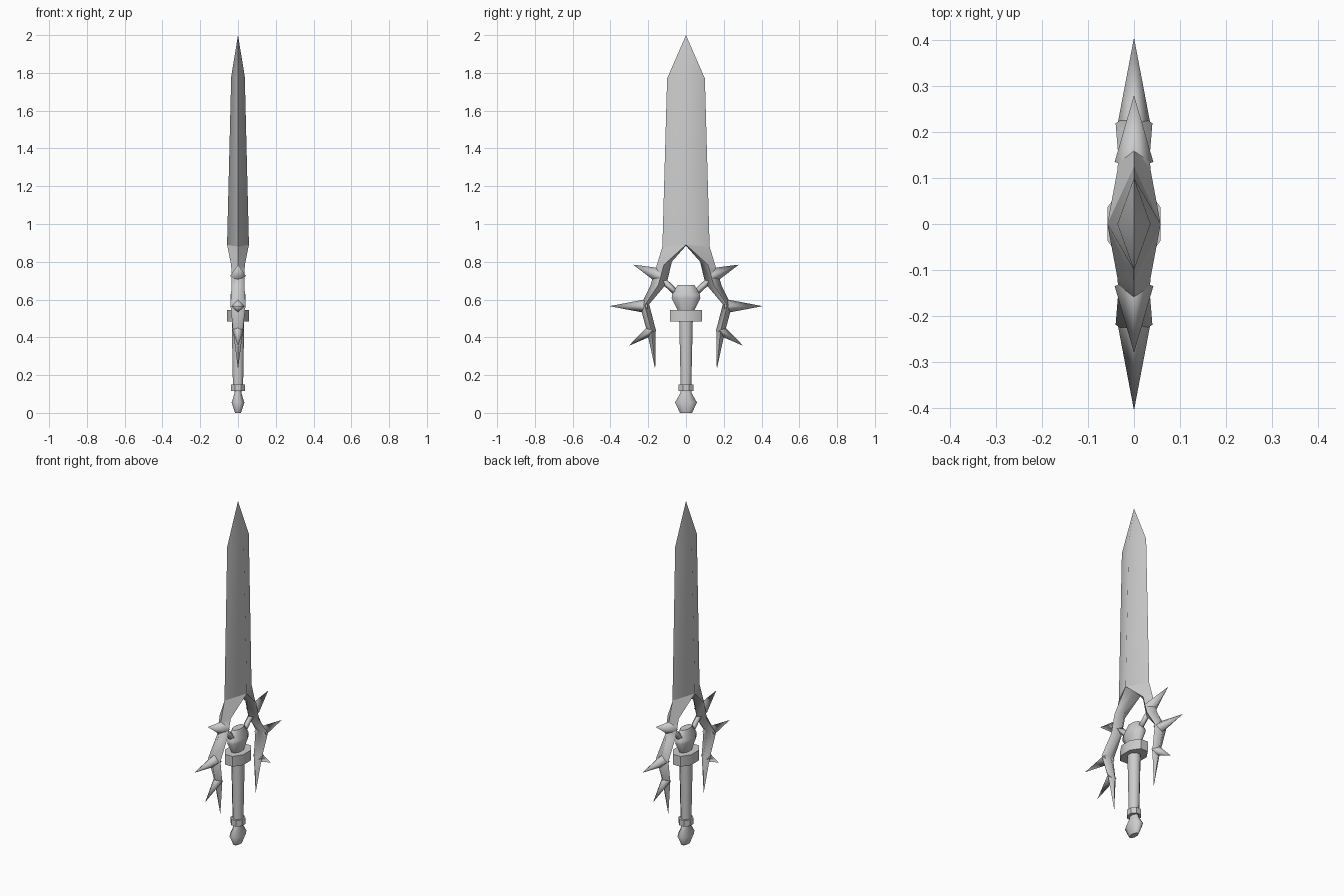
import bpy, bmesh, math
from mathutils import Vector

if "Cube" in bpy.data.objects:
    bpy.data.objects.remove(bpy.data.objects["Cube"])

steel = bpy.data.materials.new("steel grey")
steel.diffuse_color = (0.6, 0.6, 0.6, 1)
steel.use_nodes = True
steel.node_tree.nodes["Principled BSDF"].inputs["Base Color"].default_value = steel.diffuse_color


def finish(name, bm, angle=60):
    bmesh.ops.recalc_face_normals(bm, faces=bm.faces)
    me = bpy.data.meshes.new(name)
    bm.to_mesh(me)
    bm.free()
    ob = bpy.data.objects.new(name, me)
    bpy.context.collection.objects.link(ob)
    me.materials.append(steel)
    bpy.ops.object.select_all(action='DESELECT')
    ob.select_set(True)
    bpy.context.view_layer.objects.active = ob
    bpy.ops.object.shade_smooth_by_angle(angle=math.radians(angle))
    return ob


def loft(bm, rings, cap_start=True, cap_end=True):
    """Skin rings of equal size; a one-point ring closes to a tip."""
    rows = [[bm.verts.new(p) for p in r] for r in rings]
    for a, b in zip(rows, rows[1:]):
        n = max(len(a), len(b))
        for i in range(n):
            j = (i + 1) % n
            if len(a) == 1:
                bm.faces.new((a[0], b[j], b[i]))
            elif len(b) == 1:
                bm.faces.new((a[i], a[j], b[0]))
            else:
                bm.faces.new((a[i], a[j], b[j], b[i]))
    if cap_start and len(rows[0]) > 2:
        bm.faces.new(rows[0][::-1])
    if cap_end and len(rows[-1]) > 2:
        bm.faces.new(rows[-1])


def turned(name, profile, sides=8, angle=40):
    """Stack of oval rings: (z, half width in x, half width in y)."""
    bm = bmesh.new()
    k = 1 / math.cos(math.pi / sides)
    turn = [(i + 0.5) * math.tau / sides for i in range(sides)]
    loft(bm, [[(rx * k * math.cos(t), ry * k * math.sin(t), z) for t in turn]
              for z, rx, ry in profile])
    return finish(name, bm, angle)


def rod(name, start, end, r0, r1, s):
    """Four-sided rod or spike in the y-z plane on side s."""
    a, b = (Vector((0, s * p[0], p[1])) for p in (start, end))
    across = (b - a).normalized().cross(Vector((1, 0, 0)))

    def ring(c, r):
        if r == 0:
            return [c]
        x = Vector((r, 0, 0))
        return [c + x, c + across * r, c - x, c - across * r]
    bm = bmesh.new()
    loft(bm, [ring(a, r0), ring(b, r1)])
    return finish(name, bm, 95)


# Blade: diamond section, with the notch at its foot left open for the arms
bm = bmesh.new()
loft(bm, [[(0.058, 0, 0.89), (0, 0.125, 0.88), (-0.058, 0, 0.89), (0, -0.125, 0.88)],
          [(0.036, 0, 1.78), (0, 0.1, 1.77), (-0.036, 0, 1.78), (0, -0.1, 1.77)],
          [(0, 0, 2.0)]], cap_start=False)
finish("blade", bm)

# Arm sections: inner point, outer point, half thickness
arm = [((0.075, 0.80), (0.16, 0.765), 0.036),
       ((0.102, 0.685), (0.19, 0.67), 0.034),
       ((0.195, 0.575), (0.243, 0.565), 0.04),
       ((0.16, 0.44), (0.205, 0.425), 0.026)]
# Spikes: base, tip, base radius
spikes = [((0.135, 0.725), (0.28, 0.785), 0.042),
          ((0.205, 0.565), (0.405, 0.565), 0.038),
          ((0.18, 0.44), (0.303, 0.355), 0.03)]

for s, side in ((1, "back"), (-1, "front")):
    bm = bmesh.new()
    rings = [[(0.058, 0, 0.89), (0, s * 0.125, 0.88), (-0.058, 0, 0.89), (0, 0, 0.885)]]
    for (yi, zi), (yo, zo), h in arm:
        ym, zm = s * (yi + yo) / 2, (zi + zo) / 2
        rings.append([(h, ym, zm), (0, s * yo, zo), (-h, ym, zm), (0, s * yi, zi)])
    rings.append([(0, s * 0.163, 0.23)])
    loft(bm, rings, cap_start=False)
    finish(side + "_arm", bm, 75)
    for i, (base, tip, r) in enumerate(spikes):
        rod(f"{side}_spike_{i + 1}", base, tip, r, 0, s)
    rod(side + "_strut", (0.04, 0.625), (0.125, 0.705), 0.017, 0.017, s)

# Hilt, from the top down
turned("hilt_gem", [(0.54, 0.022, 0.042), (0.607, 0.04, 0.076),
                    (0.625, 0.04, 0.074), (0.677, 0.022, 0.045)], angle=60)
turned("guard", [(0.485, 0.058, 0.085), (0.545, 0.058, 0.085)])
turned("grip", [(0.14, 0.027, 0.028), (0.49, 0.033, 0.036)], angle=50)
turned("grip_ring", [(0.115, 0.036, 0.04), (0.15, 0.036, 0.04)])
turned("pommel", [(0, 0.016, 0.032), (0.055, 0.034, 0.058),
                  (0.105, 0.018, 0.03), (0.12, 0.018, 0.03)], angle=60)
